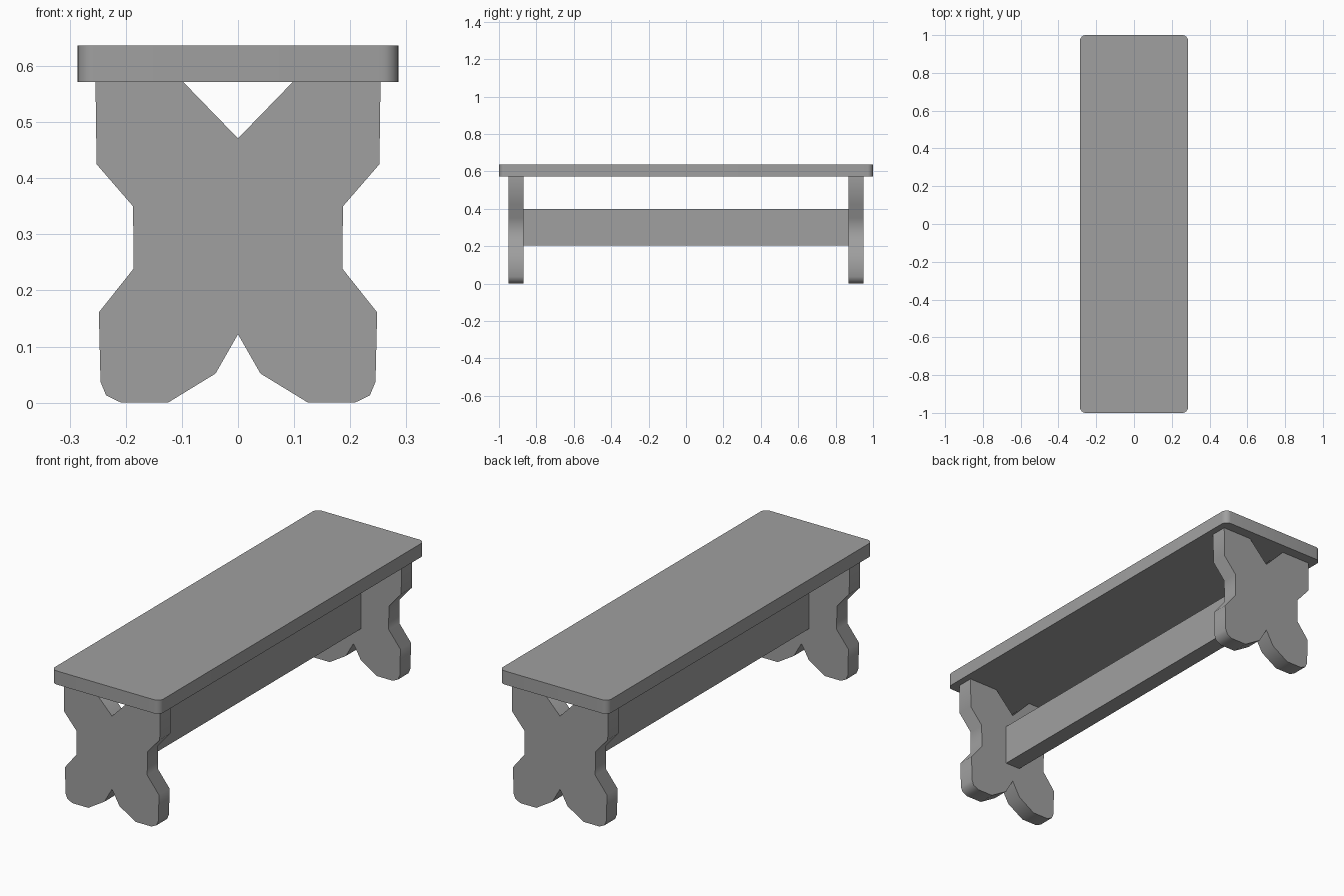
import bpy
import bmesh
import math

default = bpy.data.objects.get("Cube")
if default:
    bpy.data.objects.remove(default, do_unlink=True)

GREY = (0.35, 0.35, 0.35, 1.0)
grey = bpy.data.materials.new("plain grey")
grey.use_nodes = True
grey.diffuse_color = GREY
grey.node_tree.nodes["Principled BSDF"].inputs["Base Color"].default_value = GREY


def prism(name, outline, offset, smooth_angle):
    """Extrude a closed 3D outline along an offset, as one solid part."""
    bm = bmesh.new()
    face = bm.faces.new([bm.verts.new(p) for p in outline])
    extruded = bmesh.ops.extrude_face_region(bm, geom=[face], use_keep_orig=True)
    moved = [g for g in extruded["geom"] if isinstance(g, bmesh.types.BMVert)]
    bmesh.ops.translate(bm, verts=moved, vec=offset)
    bmesh.ops.recalc_face_normals(bm, faces=bm.faces)
    mesh = bpy.data.meshes.new(name)
    bm.to_mesh(mesh)
    bm.free()
    mesh.materials.append(grey)
    obj = bpy.data.objects.new(name, mesh)
    bpy.context.collection.objects.link(obj)
    bpy.ops.object.select_all(action="DESELECT")
    obj.select_set(True)
    bpy.context.view_layer.objects.active = obj
    bpy.ops.object.shade_smooth_by_angle(angle=math.radians(smooth_angle))
    return obj


# Seat plank with rounded corners
half_width, seat_low, seat_high, radius, steps = 0.286, 0.572, 0.637, 0.03, 6
seat = []
for quarter, (sx, sy) in enumerate([(1, 1), (-1, 1), (-1, -1), (1, -1)]):
    for i in range(steps + 1):
        a = math.pi / 2 * (quarter + i / steps)
        seat.append((sx * (half_width - radius) + radius * math.cos(a),
                     sy * (1 - radius) + radius * math.sin(a), seat_low))
prism("seat", seat, (0, 0, seat_high - seat_low), 30)

# X-shaped end legs: half profile from the top notch down to the bottom notch
half = [(0, 0.471), (0.098, seat_low), (0.254, seat_low), (0.252, 0.425),
        (0.187, 0.35), (0.186, 0.239), (0.248, 0.161), (0.245, 0.037),
        (0.235, 0.013), (0.208, 0), (0.125, 0), (0.04, 0.052), (0, 0.122)]
profile = half + [(-x, z) for x, z in reversed(half[1:-1])]
leg_inner, leg_outer = 0.87, 0.95
for name, side in (("front_leg", -1), ("back_leg", 1)):
    prism(name, [(x, side * leg_inner, z) for x, z in profile],
          (0, side * (leg_outer - leg_inner), 0), 50)

# Stretcher board joining the legs
w, low, high = 0.04, 0.203, 0.398
board = [(-w, low), (w, low), (w, high), (-w, high)]
prism("stretcher", [(x, -leg_inner, z) for x, z in board], (0, 2 * leg_inner, 0), 30)
